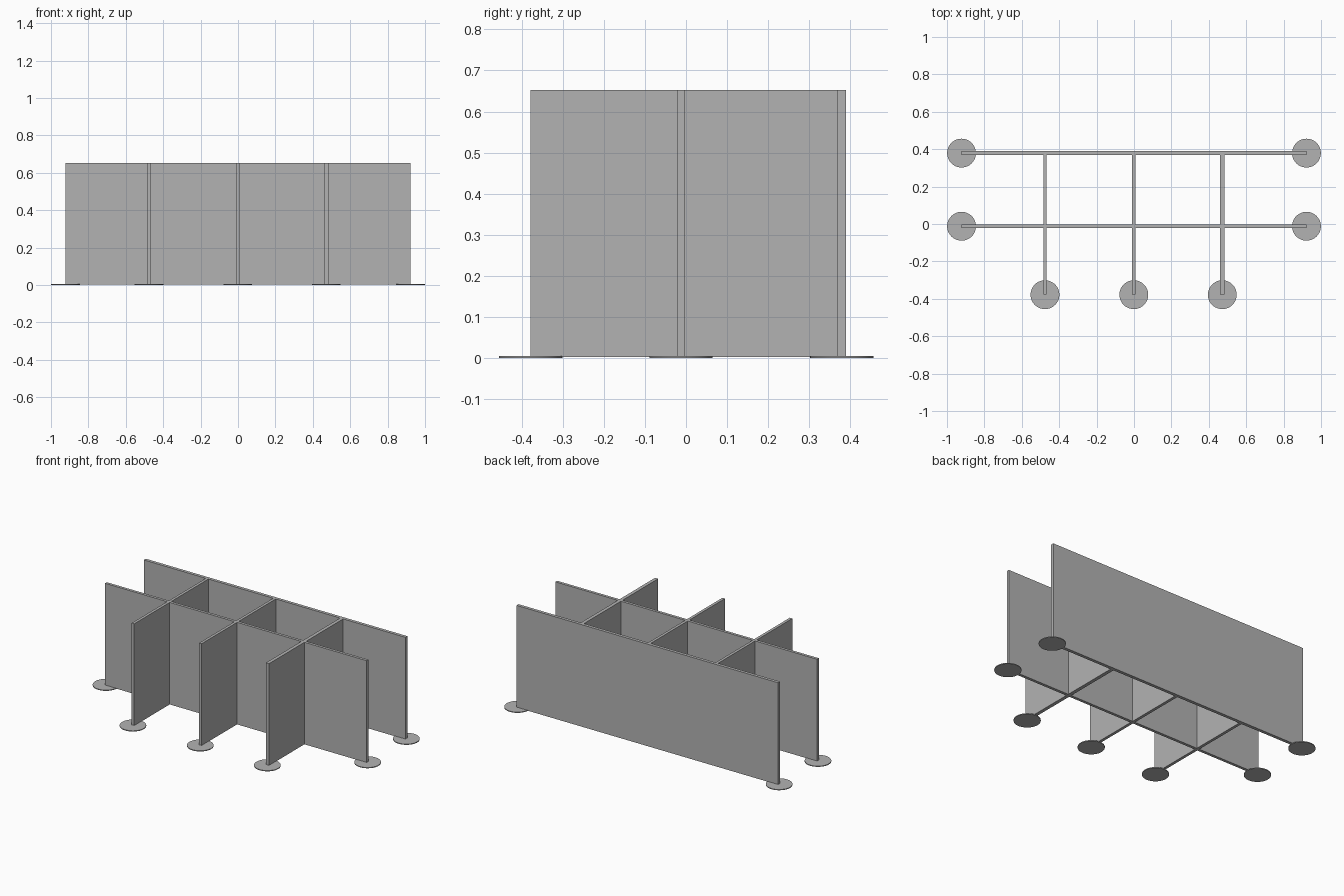
import bpy

cube = bpy.data.objects.get("Cube")
if cube:
    bpy.data.objects.remove(cube, do_unlink=True)

grey = bpy.data.materials.new("panel grey")
grey.use_nodes = True
colour = (0.45, 0.45, 0.45, 1)
grey.diffuse_color = colour
grey.node_tree.nodes["Principled BSDF"].inputs["Base Color"].default_value = colour

TOP, BASE = 0.653, 0.003
FOOT_RADIUS, FOOT_HEIGHT = 0.077, 0.005
HALF_LENGTH = 0.922


def panel(name, x0, x1, y0, y1):
    """Upright board filling the given footprint."""
    bpy.ops.mesh.primitive_cube_add(
        size=1, location=((x0 + x1) / 2, (y0 + y1) / 2, (BASE + TOP) / 2))
    ob = bpy.context.object
    ob.name = name
    ob.scale = (x1 - x0, y1 - y0, TOP - BASE)
    bpy.ops.object.transform_apply(location=False, rotation=False, scale=True)
    ob.data.materials.append(grey)


def foot(name, x, y):
    """Thin round plate under the free end of a board."""
    bpy.ops.mesh.primitive_cylinder_add(
        vertices=48, radius=FOOT_RADIUS, depth=FOOT_HEIGHT,
        location=(x, y, FOOT_HEIGHT / 2))
    ob = bpy.context.object
    ob.name = name
    ob.data.materials.append(grey)
    bpy.ops.object.shade_smooth_by_angle()


# Long boards with a foot at each end
for name, y, thick in (("back", 0.379, 0.02), ("middle", -0.012, 0.018)):
    panel(name + "_panel", -HALF_LENGTH, HALF_LENGTH, y - thick / 2, y + thick / 2)
    for side, sign in (("left", 1), ("right", -1)):
        foot(f"{name}_{side}_foot", sign * HALF_LENGTH, y)

# Dividers run forward from the back board, through the middle one
for name, x, thick in (("right", -0.476, 0.018), ("centre", -0.001, 0.018),
                       ("left", 0.472, 0.022)):
    panel(name + "_divider", x - thick / 2, x + thick / 2, -0.378, 0.369)
    foot(name + "_divider_foot", x, -0.378)
